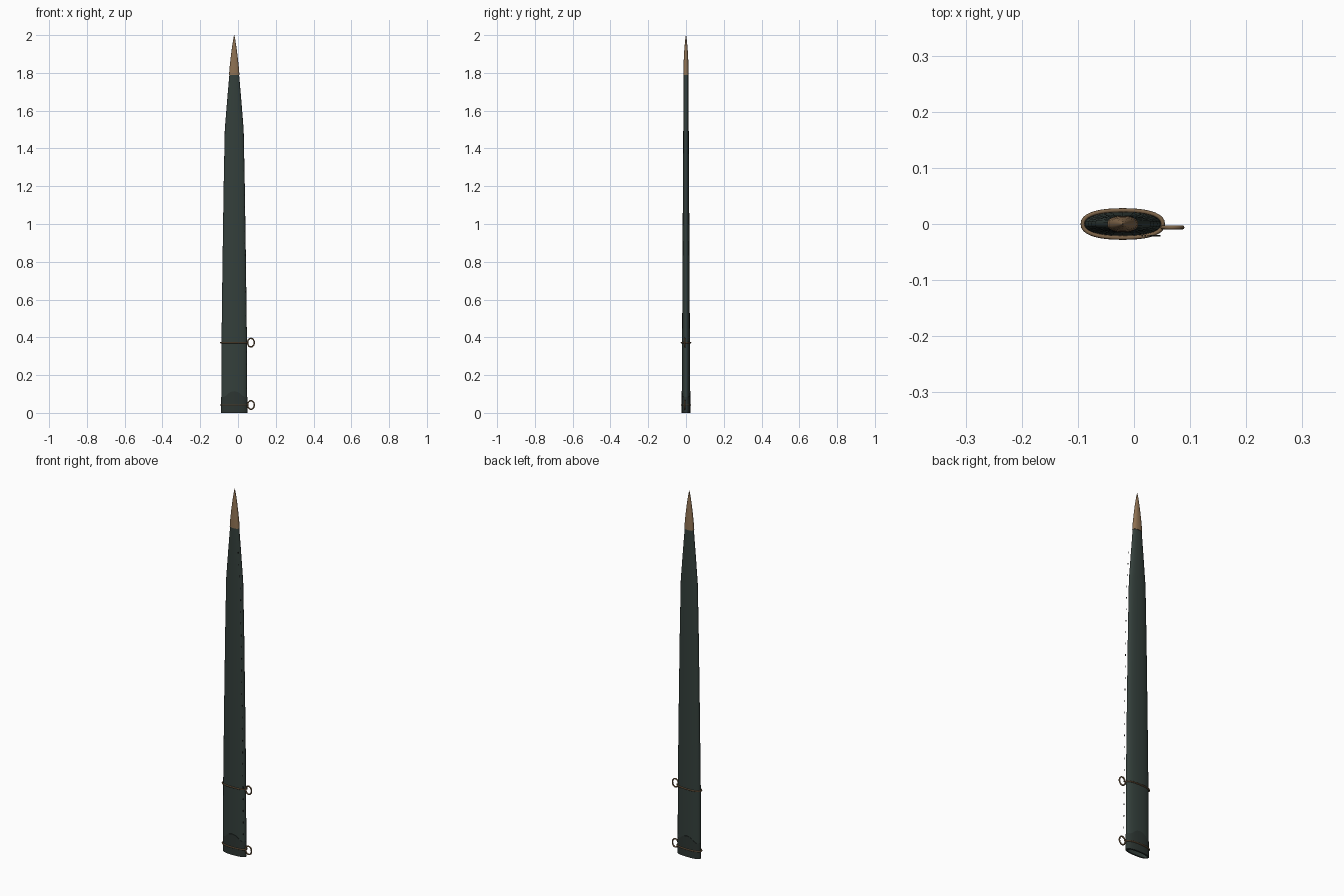
import bpy, bmesh, math
from mathutils import Vector

if "Cube" in bpy.data.objects:
    bpy.data.objects.remove(bpy.data.objects["Cube"])

CX = -0.02  # centre line of the sheath


def material(name, rgb):
    m = bpy.data.materials.new(name)
    m.diffuse_color = (*rgb, 1)
    m.use_nodes = True
    m.node_tree.nodes["Principled BSDF"].inputs["Base Color"].default_value = m.diffuse_color
    return m


LEATHER = material("dark green leather", (0.034, 0.050, 0.044))
THROAT = material("darker leather", (0.026, 0.036, 0.032))
BRASS = material("aged brass", (0.27, 0.165, 0.085))
WIRE = material("brown brass", (0.20, 0.125, 0.065))
THREAD = material("dark thread", (0.03, 0.03, 0.025))


def oval(a, b, z, n=28):
    """Flattened oval section with half sizes a and b."""
    pts = []
    for i in range(n):
        t = 2 * math.pi * i / n
        c, s = math.cos(t), math.sin(t)
        pts.append(Vector((CX + a * math.copysign(abs(c) ** 0.85, c),
                           b * math.copysign(abs(s) ** 0.85, s), z)))
    return pts


def finish(name, bm, mat, angle=35):
    bmesh.ops.recalc_face_normals(bm, faces=bm.faces)
    me = bpy.data.meshes.new(name)
    bm.to_mesh(me)
    bm.free()
    ob = bpy.data.objects.new(name, me)
    bpy.context.collection.objects.link(ob)
    me.materials.append(mat)
    bpy.ops.object.select_all(action='DESELECT')
    ob.select_set(True)
    bpy.context.view_layer.objects.active = ob
    bpy.ops.object.shade_smooth_by_angle(angle=math.radians(angle))
    return ob


def loft(name, sections, mat):
    bm = bmesh.new()
    rings = [[bm.verts.new(p) for p in s] for s in sections]
    n = len(rings[0])
    for r, q in zip(rings, rings[1:]):
        for i in range(n):
            bm.faces.new((r[i], r[(i + 1) % n], q[(i + 1) % n], q[i]))
    bm.faces.new(rings[0])
    bm.faces.new(rings[-1])
    return finish(name, bm, mat)


def tube(name, path, radius, mat, sides=8):
    """Closed round wire along a path of points."""
    bm = bmesh.new()
    n = len(path)
    normal = (path[1] - path[0]).cross(path[2] - path[1]).normalized()
    rings = []
    for i, p in enumerate(path):
        side = (path[(i + 1) % n] - path[i - 1]).normalized().cross(normal)
        rings.append([bm.verts.new(p + radius * (math.cos(2 * math.pi * k / sides) * side
                                                + math.sin(2 * math.pi * k / sides) * normal))
                      for k in range(sides)])
    for i in range(n):
        r, q = rings[i], rings[(i + 1) % n]
        for k in range(sides):
            bm.faces.new((r[k], r[(k + 1) % sides], q[(k + 1) % sides], q[k]))
    return finish(name, bm, mat, 60)


# Sheath body, with a shallow recessed mouth at the bottom
profile = [(0, 0.068, 0.021), (0.4, 0.067, 0.0205), (0.8, 0.062, 0.0185), (1.2, 0.056, 0.0165),
           (1.5, 0.050, 0.0145), (1.65, 0.038, 0.0135), (1.80, 0.025, 0.012)]
body = [oval(0.060, 0.014, 0.03), oval(0.060, 0.014, 0)]
loft("sheath_body", body + [oval(a, b, z) for z, a, b in profile], LEATHER)

# Throat sleeve with an arched upper edge
arch = oval(0.0695, 0.0228, 0)
for p in arch:
    p.z = 0.085 + 0.03 * max(0, 1 - ((p.x - CX) / 0.05) ** 2)
inner = [Vector((CX + (p.x - CX) * 0.97, p.y * 0.9, p.z)) for p in arch]
bottom_in = oval(0.0675, 0.0205, 0)
throat = loft("throat_sleeve", [bottom_in, oval(0.0695, 0.0228, 0), arch, inner], THROAT)
bm = bmesh.new()
bm.from_mesh(throat.data)
bmesh.ops.delete(bm, geom=[f for f in bm.faces if len(f.verts) > 4], context='FACES_ONLY')
bm.to_mesh(throat.data)
bm.free()

# Brass tip
tip = [(1.79, 0.024, 0.011), (1.79, 0.0275, 0.0145), (1.83, 0.0245, 0.0135), (1.88, 0.019, 0.0115),
       (1.93, 0.0125, 0.0085), (1.97, 0.0065, 0.005), (1.992, 0.0025, 0.002), (2.0, 0.0005, 0.0005)]
loft("brass_tip", [oval(a, b, z) for z, a, b in tip], BRASS)

# Wire bands with hanging rings
for label, z in (("lower", 0.042), ("upper", 0.372)):
    tube(label + "_band", oval(0.0715, 0.0245, z, 36), 0.0037, WIRE)
    ring = [Vector((0.0685 + 0.0178 * math.cos(t), -0.006, z + 0.0225 * math.sin(t)))
            for t in (2 * math.pi * i / 24 for i in range(24))]
    tube(label + "_ring", ring, 0.0037, WIRE)

# Row of fine stitches along the right edge
bm = bmesh.new()
for i in range(25):
    z = 0.13 + i * 0.064
    for (z0, a0, _), (z1, a1, _) in zip(profile, profile[1:]):
        if z0 <= z <= z1:
            x = CX + a0 + (a1 - a0) * (z - z0) / (z1 - z0) - 0.002
    made = bmesh.ops.create_cube(bm, size=1)["verts"]
    bmesh.ops.scale(bm, vec=(0.0025, 0.002, 0.009), verts=made)
    bmesh.ops.translate(bm, vec=(x, -0.021, z), verts=made)
finish("edge_stitches", bm, THREAD)
